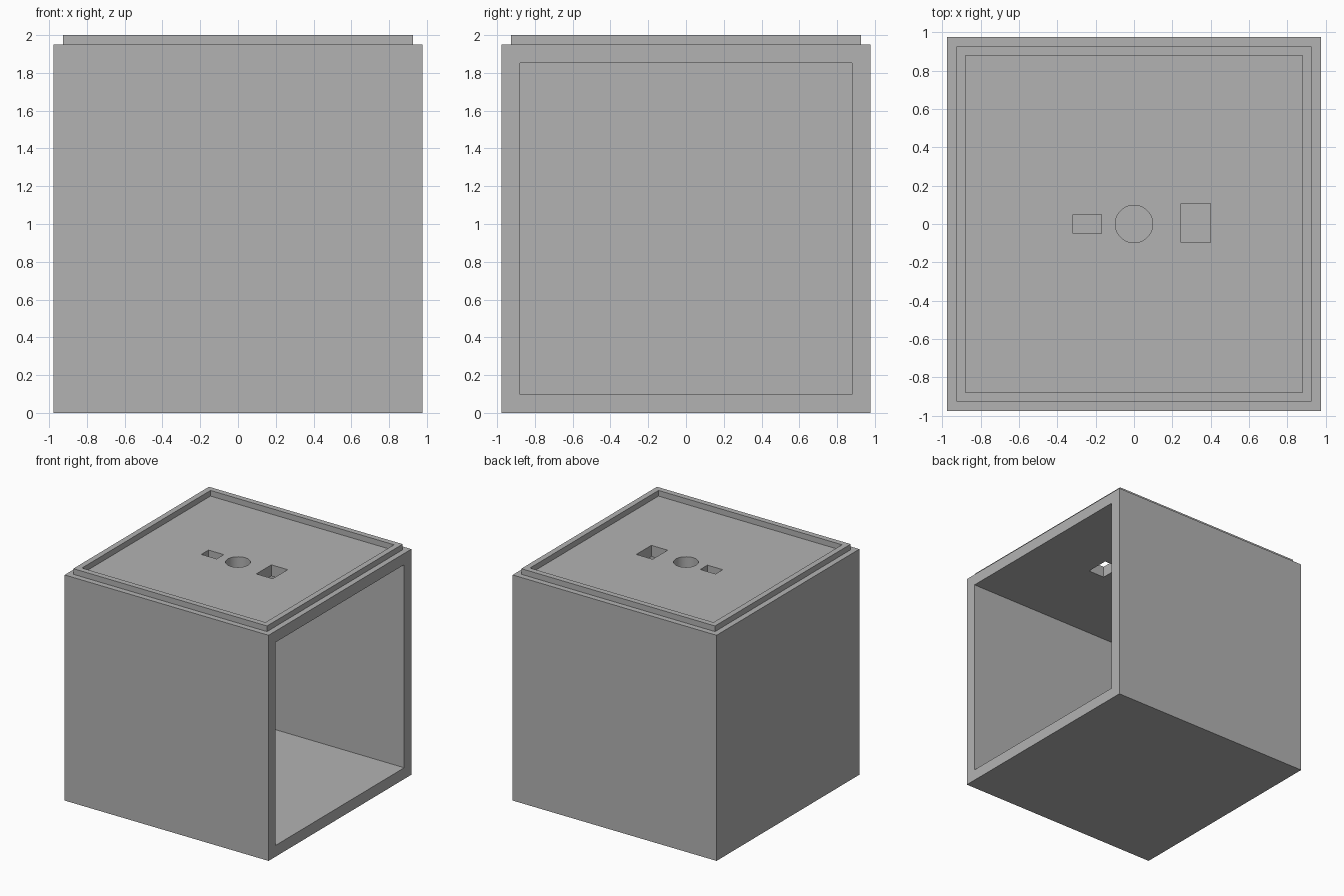
import bpy
import bmesh
from mathutils import Vector

if "Cube" in bpy.data.objects:
    bpy.data.objects.remove(bpy.data.objects["Cube"], do_unlink=True)

U = 2 / 20.5              # one wall thickness
SIZE = 20 * U             # outer edge of the box

grey = bpy.data.materials.new("plain grey")
grey.use_nodes = True
colour = (0.45, 0.45, 0.45, 1)
grey.diffuse_color = colour
grey.node_tree.nodes["Principled BSDF"].inputs["Base Color"].default_value = colour


def face_towards(bm, direction):
    """Outermost face pointing along a direction."""
    d = Vector(direction)
    faces = [f for f in bm.faces if f.normal.dot(d) > 0.99]
    return max(faces, key=lambda f: f.calc_center_median().dot(d))


def inset_and_push(bm, face, width, offset):
    """Inset a face, then extrude the middle by an offset."""
    bmesh.ops.inset_region(bm, faces=[face], thickness=width, use_even_offset=True)
    out = bmesh.ops.extrude_face_region(bm, geom=[face])["geom"]
    verts = [g for g in out if isinstance(g, bmesh.types.BMVert)]
    bmesh.ops.translate(bm, verts=verts, vec=offset)
    if face.is_valid:
        bmesh.ops.delete(bm, geom=[face], context='FACES')
    bm.normal_update()
    return next(g for g in out if isinstance(g, bmesh.types.BMFace))


# Box with an open right side and a raised lip around the lid
bm = bmesh.new()
bmesh.ops.create_cube(bm, size=SIZE)
bmesh.ops.translate(bm, verts=bm.verts, vec=(0, 0, SIZE / 2))
bm.normal_update()
side = face_towards(bm, (1, 0, 0))
inset_and_push(bm, side, U, (U - SIZE, 0, 0))
lid = inset_and_push(bm, face_towards(bm, (0, 0, 1)), U / 2, (0, 0, U / 2))
inset_and_push(bm, lid, U / 2, (0, 0, -U / 2))
bmesh.ops.recalc_face_normals(bm, faces=bm.faces)
mesh = bpy.data.meshes.new("open_box")
bm.to_mesh(mesh)
bm.free()
box = bpy.data.objects.new("open_box", mesh)
bpy.context.collection.objects.link(box)
mesh.materials.append(grey)


def cut_hole(cutter):
    """Cut the roof with the given object and discard it."""
    cutter.hide_render = True
    cutter.data.materials.append(grey)
    mod = box.modifiers.new("hole", 'BOOLEAN')
    mod.operation = 'DIFFERENCE'
    mod.solver = 'EXACT'
    mod.object = cutter
    bpy.ops.object.select_all(action='DESELECT')
    box.select_set(True)
    bpy.context.view_layer.objects.active = box
    bpy.ops.object.modifier_apply(modifier=mod.name)
    bpy.data.objects.remove(cutter, do_unlink=True)


ROOF = SIZE - U / 2

# Rectangular holes: centre x, centre y, width, depth in wall units
for x, y, w, d in ((-2.5, 0, 1.5, 1), (3.3, 0.05, 1.6, 2.1)):
    bpy.ops.mesh.primitive_cube_add(size=1, location=(x * U, y * U, ROOF))
    cutter = bpy.context.object
    cutter.scale = (w * U, d * U, 4 * U)
    bpy.context.view_layer.update()
    cut_hole(cutter)

# Round hole
bpy.ops.mesh.primitive_cylinder_add(vertices=64, radius=U, depth=4 * U, location=(0, 0, ROOF))
cut_hole(bpy.context.object)

bpy.ops.object.shade_smooth_by_angle()
